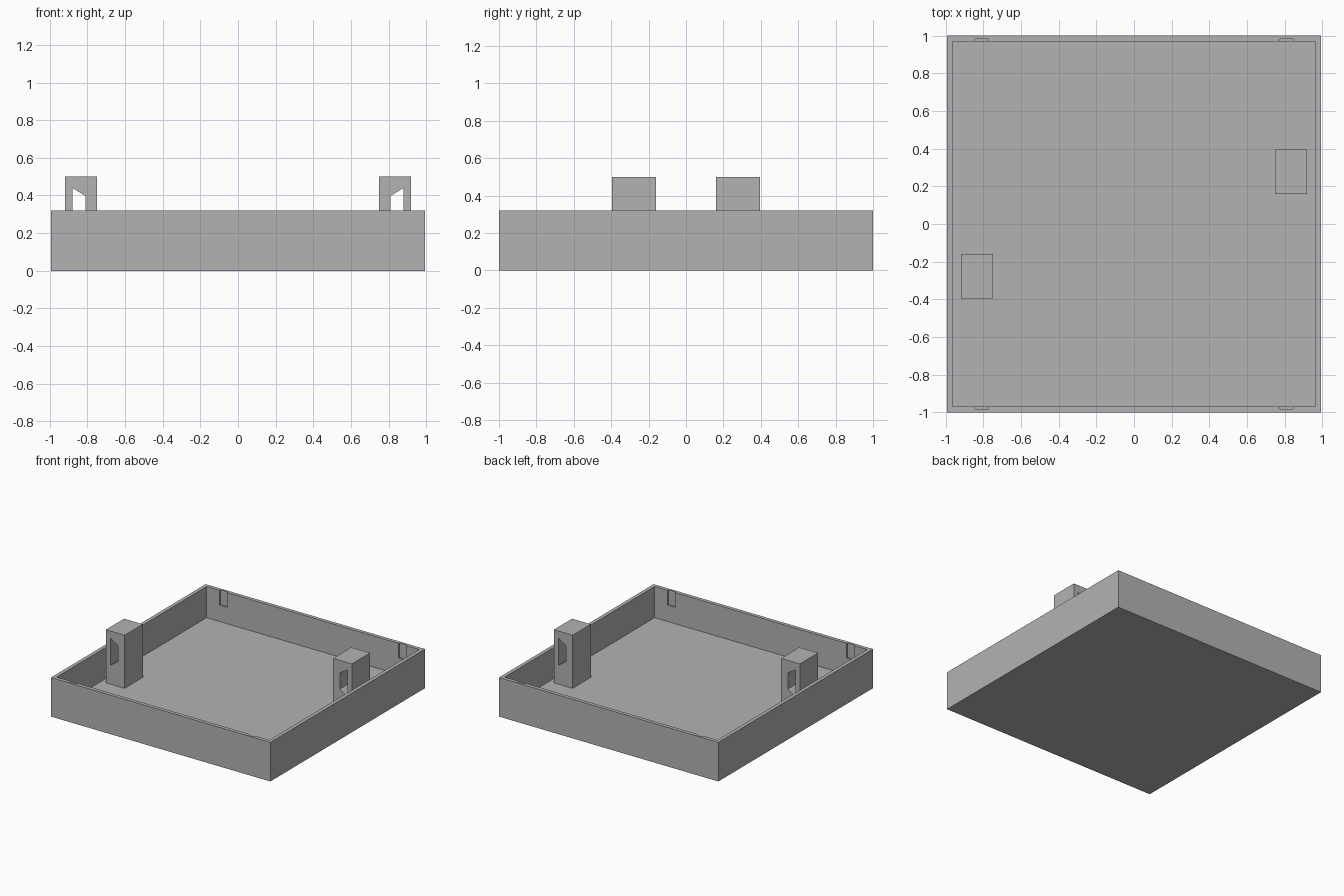
import bpy
import bmesh
from mathutils import Matrix, Vector

cube = bpy.data.objects.get("Cube")
if cube:
    bpy.data.objects.remove(cube, do_unlink=True)

GREY = (0.45, 0.45, 0.45, 1.0)
grey = bpy.data.materials.new("plain grey")
grey.use_nodes = True
grey.diffuse_color = GREY
grey.node_tree.nodes["Principled BSDF"].inputs["Base Color"].default_value = GREY

HALF_X, HALF_Y, RIM = 0.993, 1.0, 0.32
WALL, FLOOR = 0.03, 0.065


def prism(name, outline, y0, y1):
    """Extrude an x-z outline along y."""
    bm = bmesh.new()
    face = bm.faces.new([bm.verts.new((x, y0, z)) for x, z in outline])
    new = bmesh.ops.extrude_face_region(bm, geom=[face])["geom"]
    verts = [v for v in new if isinstance(v, bmesh.types.BMVert)]
    bmesh.ops.translate(bm, vec=Vector((0, y1 - y0, 0)), verts=verts)
    bmesh.ops.recalc_face_normals(bm, faces=bm.faces)
    mesh = bpy.data.meshes.new(name)
    bm.to_mesh(mesh)
    bm.free()
    mesh.materials.append(grey)
    obj = bpy.data.objects.new(name, mesh)
    bpy.context.collection.objects.link(obj)
    return obj


def box(name, x0, x1, y0, y1, z0, z1):
    return prism(name, [(x0, z0), (x1, z0), (x1, z1), (x0, z1)], y0, y1)


def cut(obj, cutter):
    """Subtract the cutter, then discard it."""
    mod = obj.modifiers.new("cut", 'BOOLEAN')
    mod.operation = 'DIFFERENCE'
    mod.solver = 'EXACT'
    mod.object = cutter
    bpy.context.view_layer.objects.active = obj
    bpy.ops.object.modifier_apply(modifier=mod.name)
    bpy.data.objects.remove(cutter, do_unlink=True)


# Open tray
tray = box("tray", -HALF_X, HALF_X, -HALF_Y, HALF_Y, 0, RIM)
inner_x, inner_y = HALF_X - WALL, HALF_Y - WALL
cut(tray, box("hollow", -inner_x, inner_x, -inner_y, inner_y, FLOOR, RIM + 0.1))

# Shallow catch notches inside the front and back walls
for sx in (-1, 1):
    for sy in (-1, 1):
        ya, yb = sorted((sy * (inner_y - 0.05), sy * (inner_y + 0.012)))
        x = sx * 0.81
        cut(tray, box("notch", x - 0.035, x + 0.035, ya, yb, 0.2, RIM + 0.1))

# Upright blocks with a tapered slot, one turned half way round
for name, angle in (("right_block", 0), ("left_block", 3.14159265)):
    block = box(name, -0.92, -0.75, -0.395, -0.16, FLOOR - 0.01, 0.5)
    slot = [(-0.88, 0.22), (-0.81, 0.265), (-0.81, 0.397), (-0.88, 0.44)]
    cut(block, prism("slot", slot, -0.5, -0.05))
    block.data.transform(Matrix.Rotation(angle, 4, 'Z'))
